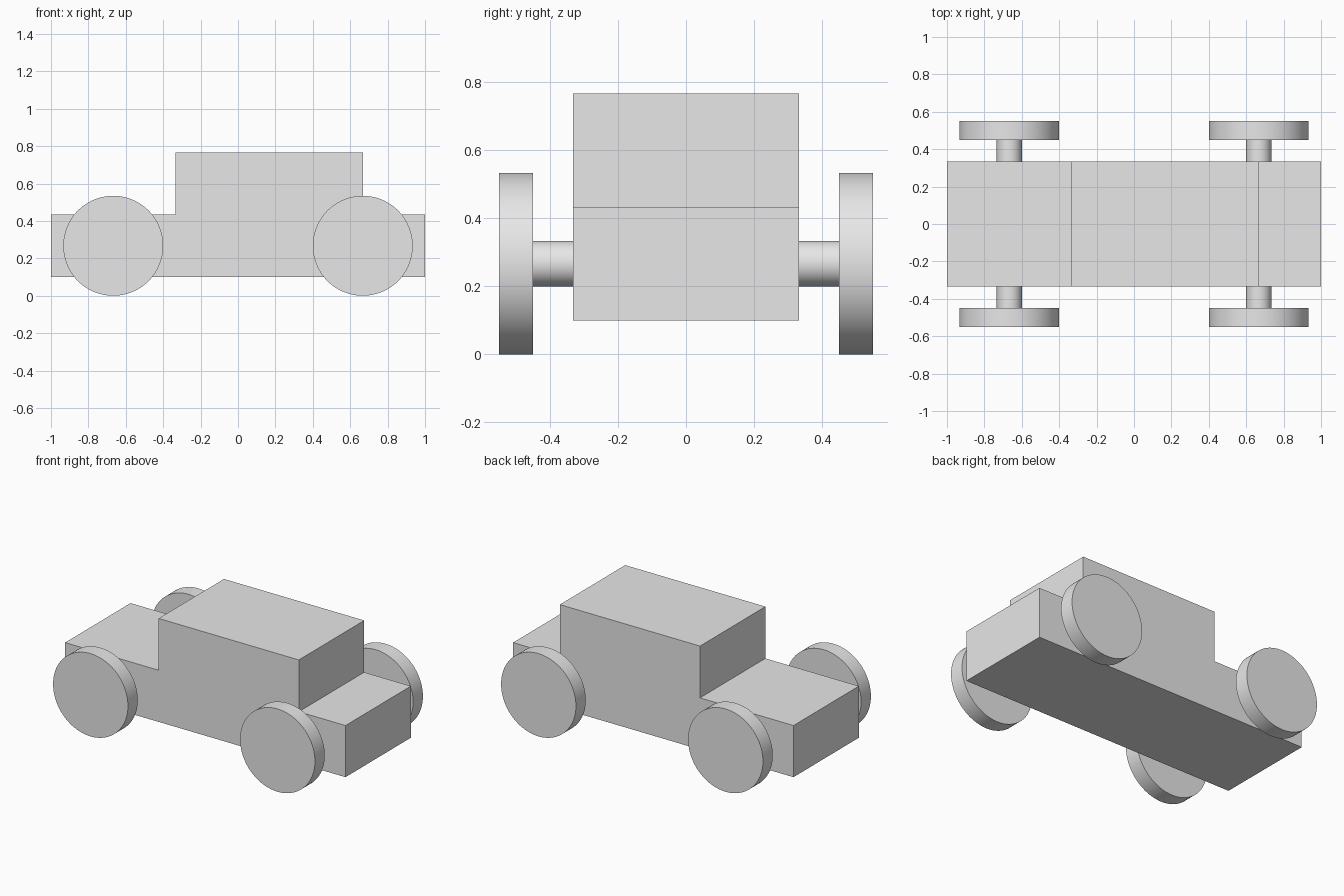
import bpy
import bmesh
import math

cube = bpy.data.objects.get("Cube")
if cube:
    bpy.data.objects.remove(cube, do_unlink=True)

# One plain grey for the whole car
grey = bpy.data.materials.new("plain_grey")
grey.use_nodes = True
grey.diffuse_color = (0.8, 0.8, 0.8, 1)
grey.node_tree.nodes["Principled BSDF"].inputs["Base Color"].default_value = grey.diffuse_color

HALF_WIDTH = 0.333
AXLE_X, AXLE_Z = 0.667, 0.267


def extruded_profile(name, points, half_width):
    """Side profile in x, z extruded across y."""
    bm = bmesh.new()
    side = bm.faces.new([bm.verts.new((x, -half_width, z)) for x, z in points])
    moved = bmesh.ops.extrude_face_region(bm, geom=[side])["geom"]
    bmesh.ops.translate(bm, vec=(0, 2 * half_width, 0),
                        verts=[g for g in moved if isinstance(g, bmesh.types.BMVert)])
    bmesh.ops.recalc_face_normals(bm, faces=bm.faces)
    mesh = bpy.data.meshes.new(name)
    bm.to_mesh(mesh)
    bm.free()
    obj = bpy.data.objects.new(name, mesh)
    bpy.context.collection.objects.link(obj)
    obj.data.materials.append(grey)


def cross_cylinder(name, radius, length, x, y):
    """Smooth cylinder lying along y at axle height."""
    bpy.ops.mesh.primitive_cylinder_add(vertices=96, radius=radius, depth=length,
                                        location=(x, y, AXLE_Z),
                                        rotation=(math.pi / 2, 0, 0))
    obj = bpy.context.object
    obj.name = name
    obj.data.materials.append(grey)
    bpy.ops.object.shade_smooth_by_angle(angle=math.radians(30))


# Body: hood, cabin and trunk in one stepped block
extruded_profile("body", [(-1, 0.1), (1, 0.1), (1, 0.433), (0.667, 0.433),
                          (0.667, 0.767), (-0.333, 0.767), (-0.333, 0.433),
                          (-1, 0.433)], HALF_WIDTH)

# Axles and wheels
for end, x in (("front", -AXLE_X), ("rear", AXLE_X)):
    cross_cylinder(end + "_axle", 0.067, 0.92, x, 0)
    for side, y in (("left", -0.5), ("right", 0.5)):
        cross_cylinder(f"{end}_{side}_wheel", AXLE_Z, 0.1, x, y)
